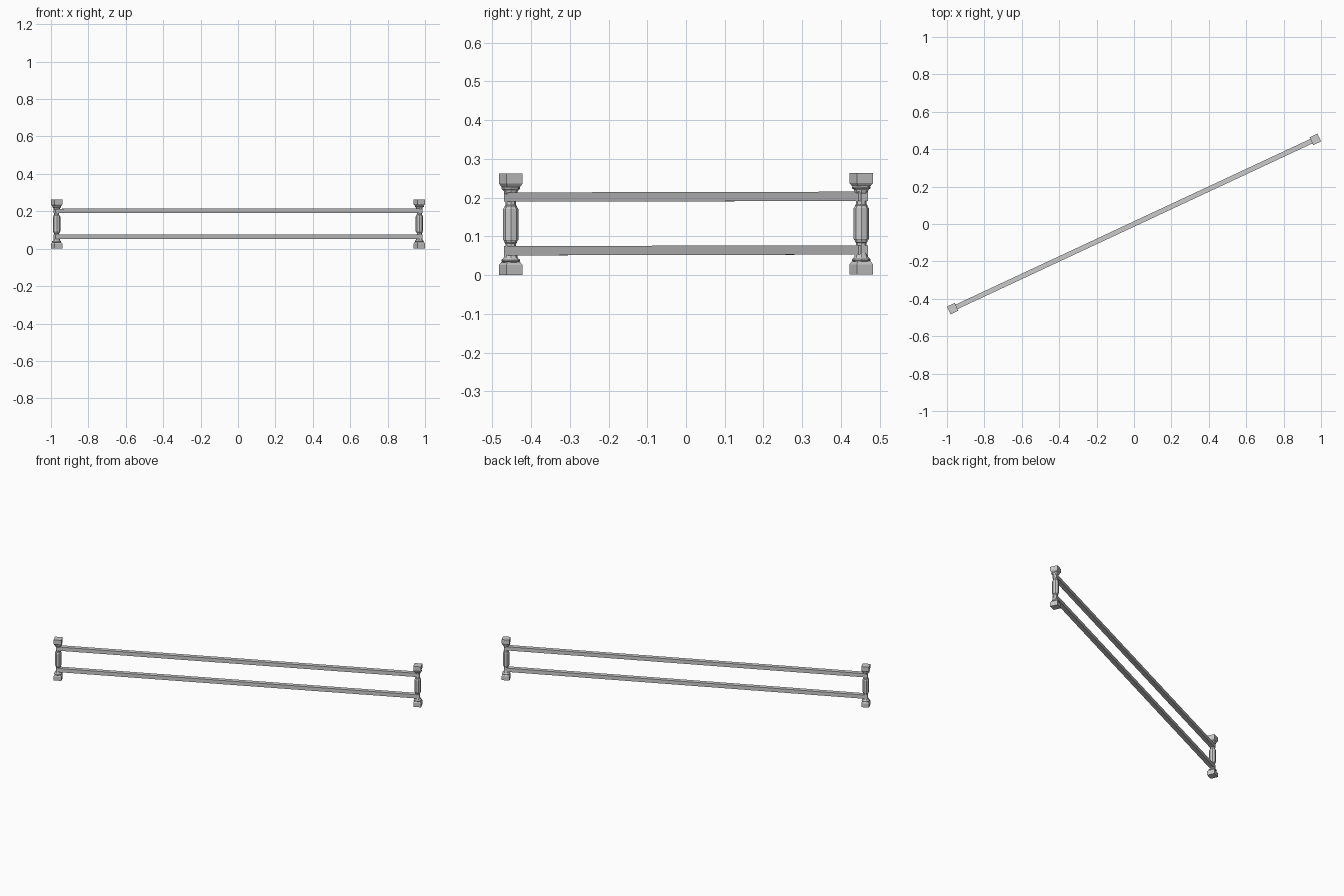
import bpy, bmesh, math
from mathutils import Matrix

if "Cube" in bpy.data.objects:
    bpy.data.objects.remove(bpy.data.objects["Cube"])

ANG = math.radians(25.02)   # direction of the barrier in plan
DIST = 1.07                 # post distance from centre
H = 0.262                   # post height
LIFT = 0.002                # slight rise toward the far post


def lathe(bm, profile, sides):
    """Faceted turned solid; radius is measured to the corners."""
    rings = []
    for r, z in profile:
        rings.append([bm.verts.new((r * math.cos((i + 0.5) * 2 * math.pi / sides),
                                    r * math.sin((i + 0.5) * 2 * math.pi / sides), z))
                      for i in range(sides)])
    for a, b in zip(rings, rings[1:]):
        for i in range(sides):
            j = (i + 1) % sides
            bm.faces.new((a[i], a[j], b[j], b[i]))
    bm.faces.new(rings[0][::-1])
    bm.faces.new(rings[-1])


def flipped(profile):
    return [(r, H - z) for r, z in reversed(profile)]


def finish(bm, name, matrix):
    me = bpy.data.meshes.new(name)
    bmesh.ops.recalc_face_normals(bm, faces=bm.faces)
    bm.to_mesh(me)
    bm.free()
    ob = bpy.data.objects.new(name, me)
    bpy.context.collection.objects.link(ob)
    ob.matrix_world = matrix


turn = Matrix.Rotation(ANG, 4, 'Z')
Q = math.sqrt(2)
foot = [(0.023 * Q, 0), (0.023 * Q, 0.026), (0.018 * Q, 0.034)]
shaft = [(0.021, 0.033), (0.0245, 0.036), (0.0245, 0.039), (0.0185, 0.044),
         (0.0165, 0.051), (0.0135, 0.055), (0.0135, 0.081), (0.0165, 0.084),
         (0.0165, 0.087), (0.0195, 0.091)]

# Turned posts: square foot and cap, octagonal shaft
for name, s in (("left_post", -1), ("right_post", 1)):
    bm = bmesh.new()
    lathe(bm, foot, 4)
    lathe(bm, flipped(foot), 4)
    lathe(bm, shaft + flipped(shaft), 8)
    z = LIFT if s > 0 else 0
    finish(bm, name, turn @ Matrix.Translation((s * DIST, 0, z)))

# Square rails running through both posts
tilt = Matrix.Rotation(-LIFT / (2 * DIST), 4, 'Y')
for name, z in (("lower_rail", 0.064), ("upper_rail", 0.2025)):
    bm = bmesh.new()
    bmesh.ops.create_cube(bm, size=1)
    bmesh.ops.scale(bm, vec=(2 * (DIST + 0.012), 0.0265, 0.024), verts=bm.verts)
    finish(bm, name, turn @ Matrix.Translation((0, 0, z)) @ tilt)
